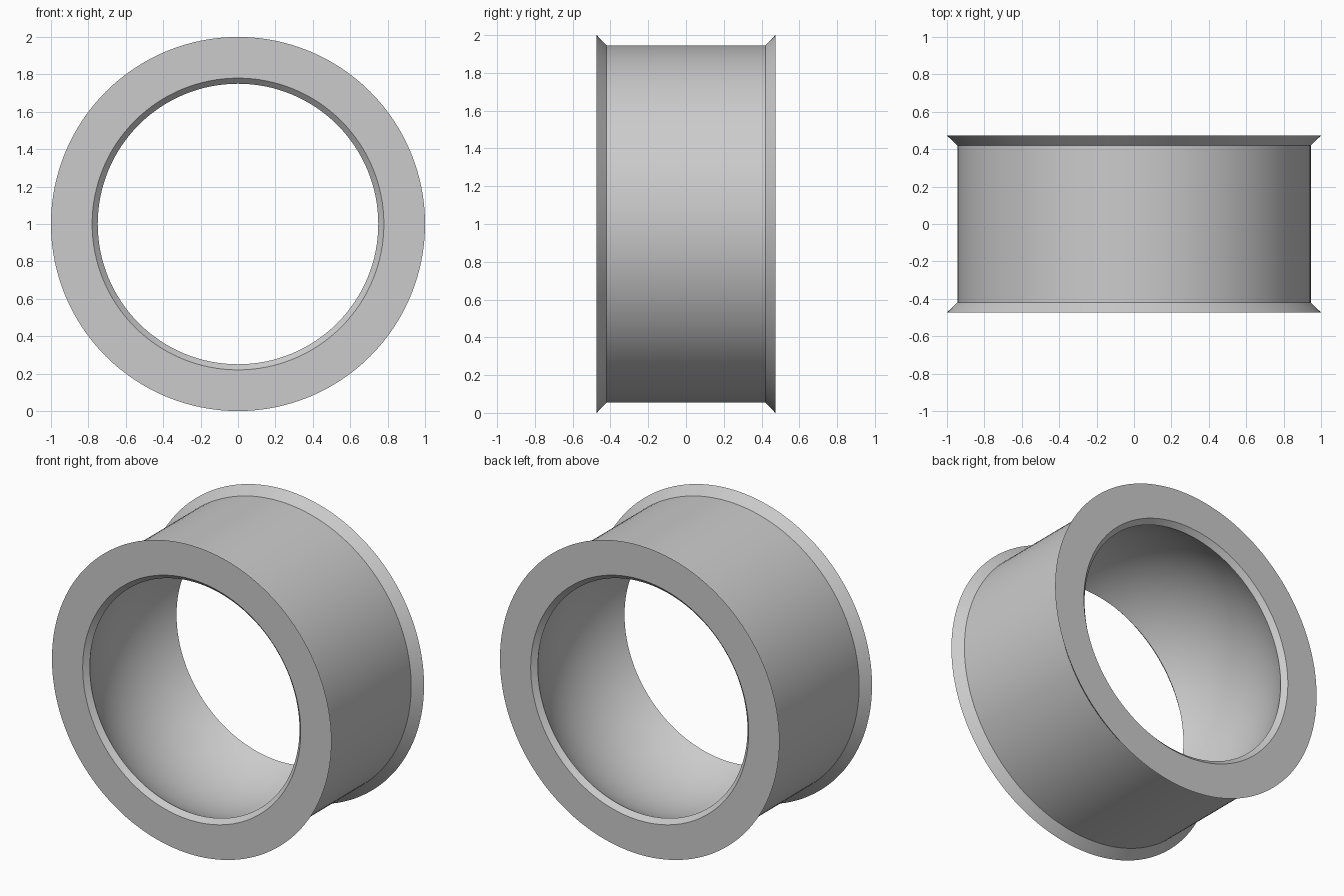
import bpy
import math
from mathutils import Matrix

# Remove the default cube
cube = bpy.data.objects.get("Cube")
if cube:
    bpy.data.objects.remove(cube, do_unlink=True)

SEGMENTS = 128
HALF = 0.473      # half width along y
LIP = 0.75        # radius where the chamfer meets the spherical seat
CHAMFER = 0.03

# Plain grey metal
metal = bpy.data.materials.new("grey metal")
metal.use_nodes = True
grey = (0.6, 0.6, 0.6, 1)
metal.diffuse_color = grey
metal.node_tree.nodes["Principled BSDF"].inputs["Base Color"].default_value = grey

# Cross-section as (radius, y): flared flanges outside, spherical seat inside
half = [(0.945, 0.42), (1.0, HALF), (LIP + CHAMFER, HALF)]
seat_y = HALF - CHAMFER
seat_radius = math.hypot(LIP, seat_y)
limit = math.asin(seat_y / seat_radius)
steps = 24
seat = []
for i in range(steps + 1):
    a = limit * (1 - 2 * i / steps)
    seat.append((seat_radius * math.cos(a), seat_radius * math.sin(a)))
profile = half + seat + [(r, -y) for r, y in reversed(half)]

# Revolve the closed section around the y axis
verts = []
for s in range(SEGMENTS):
    turn = Matrix.Rotation(2 * math.pi * s / SEGMENTS, 3, 'Y')
    for r, y in profile:
        x, _, z = turn @ Matrix.Translation((r, 0, 0)).translation
        verts.append((x, y, z + 1))
n = len(profile)
faces = []
for s in range(SEGMENTS):
    t = (s + 1) % SEGMENTS
    for i in range(n):
        j = (i + 1) % n
        faces.append((s * n + i, s * n + j, t * n + j, t * n + i))

mesh = bpy.data.meshes.new("bearing_race")
mesh.from_pydata(verts, [], faces)
mesh.materials.append(metal)
race = bpy.data.objects.new("bearing_race", mesh)
bpy.context.collection.objects.link(race)

# Consistent outward normals and smooth shading with crisp edges
bpy.context.view_layer.objects.active = race
race.select_set(True)
bpy.ops.object.mode_set(mode='EDIT')
bpy.ops.mesh.select_all(action='SELECT')
bpy.ops.mesh.normals_make_consistent(inside=False)
bpy.ops.object.mode_set(mode='OBJECT')
bpy.ops.object.shade_smooth_by_angle(angle=math.radians(25))
